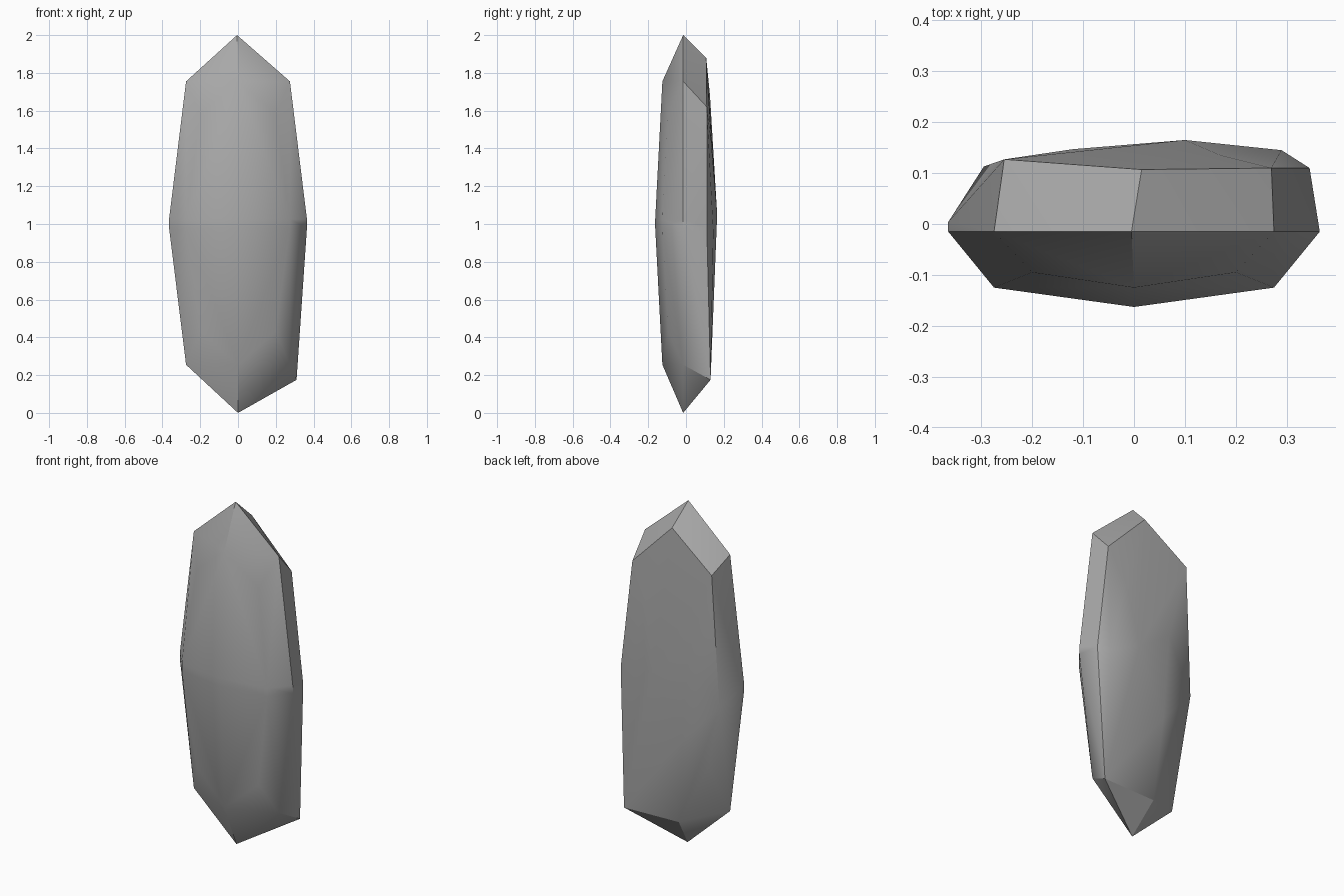
import bpy
import bmesh
import math

cube = bpy.data.objects.get("Cube")
if cube:
    bpy.data.objects.remove(cube, do_unlink=True)

# Stone colour
stone = bpy.data.materials.new("stone_grey")
stone.use_nodes = True
colour = (0.4, 0.4, 0.4, 1.0)
stone.diffuse_color = colour
stone.node_tree.nodes["Principled BSDF"].inputs["Base Color"].default_value = colour

# Tips and front corners: regular, mirrored across x and about mid height
MID_Y, FRONT_Y = -0.015, -0.125
points = [(-0.005, MID_Y, 2.0), (0, MID_Y, 0)]
for z in (0.255, 1.755):
    points.append((0, FRONT_Y, z))
for z in (0.98, 1.025):
    points.append((0, -0.163, z))
for side in (-1, 1):
    for z in (0.255, 1.755):
        points.append((side * 0.275, MID_Y, z))
    for z in (0.43, 1.58):
        points.append((side * 0.2, -0.095, z))
    for z in (0.98, 1.025):
        points.append((side * 0.365, MID_Y, z))
        points.append((side * 0.275, FRONT_Y, z))

# Back corners: irregular, broken rock
points += [
    (0.015, 0.107, 1.88), (-0.255, 0.127, 1.68), (0.27, 0.11, 1.62),
    (0.17, 0.135, 1.42), (-0.12, 0.147, 1.2), (0.1, 0.165, 1.05),
    (0.345, 0.11, 0.98), (0.29, 0.145, 0.96), (-0.365, 0.004, 1.01),
    (-0.295, 0.113, 0.91), (-0.08, 0.147, 0.68), (-0.21, 0.092, 0.53),
    (0.31, 0.13, 0.175), (-0.036, 0.118, 0.177),
]

# Wrap the corners in one faceted shell
bm = bmesh.new()
for p in points:
    bm.verts.new(p)
hull = bmesh.ops.convex_hull(bm, input=bm.verts[:])
loose = [v for v in bm.verts if not v.link_faces]
bmesh.ops.delete(bm, geom=loose, context='VERTS')
bmesh.ops.dissolve_limit(bm, angle_limit=math.radians(0.5),
                         verts=bm.verts[:], edges=bm.edges[:])
bmesh.ops.recalc_face_normals(bm, faces=bm.faces[:])
mesh = bpy.data.meshes.new("rock_shard")
bm.to_mesh(mesh)
bm.free()
mesh.materials.append(stone)

rock = bpy.data.objects.new("rock_shard", mesh)
bpy.context.collection.objects.link(rock)
bpy.ops.object.select_all(action='DESELECT')
rock.select_set(True)
bpy.context.view_layer.objects.active = rock
bpy.ops.object.shade_smooth_by_angle(angle=math.radians(30))
